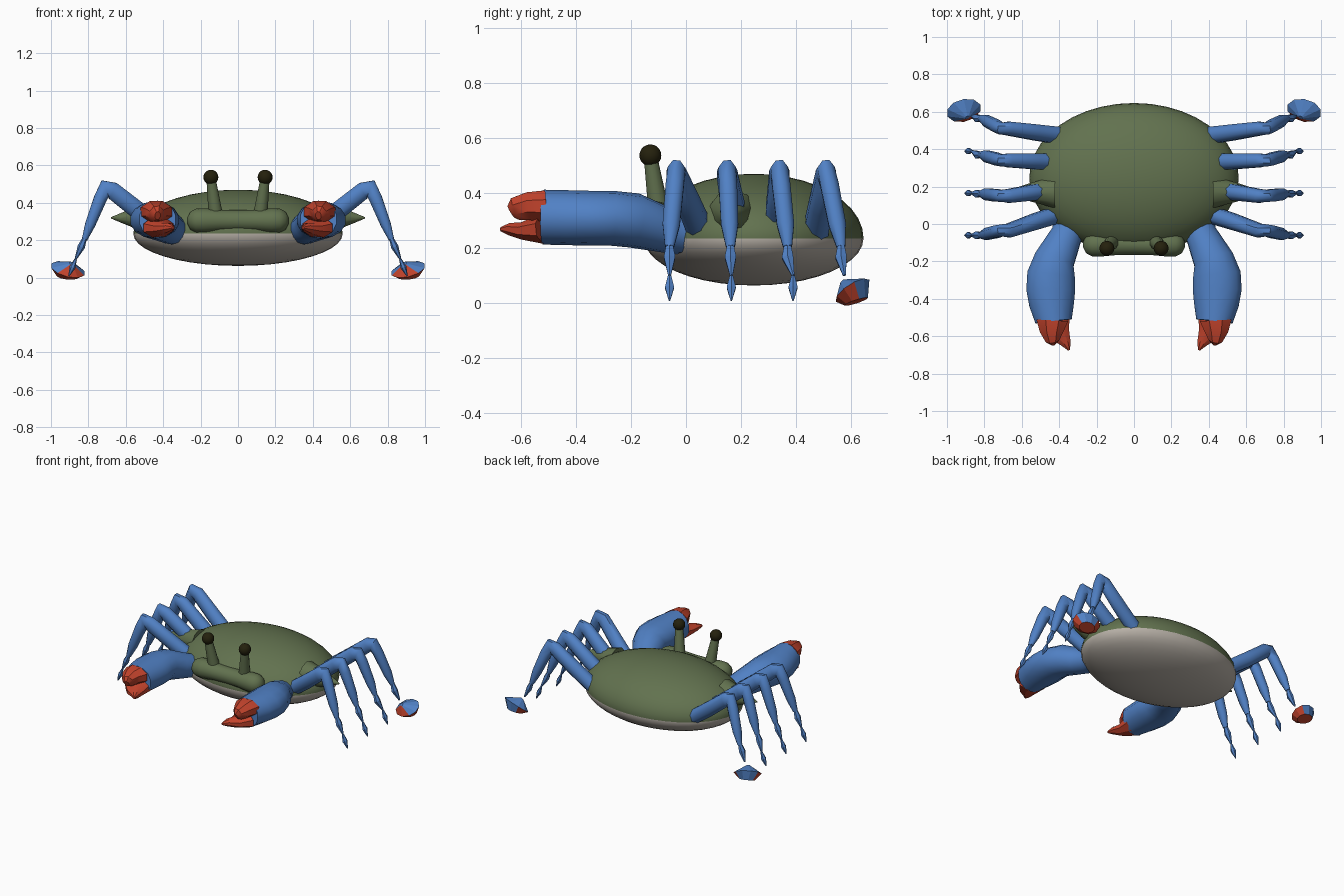
import bpy, bmesh, math
from mathutils import Vector

if "Cube" in bpy.data.objects:
    bpy.data.objects.remove(bpy.data.objects["Cube"])


def material(name, rgb):
    m = bpy.data.materials.new(name)
    m.diffuse_color = (*rgb, 1)
    m.use_nodes = True
    m.node_tree.nodes["Principled BSDF"].inputs["Base Color"].default_value = m.diffuse_color
    return m


GREEN = material("olive_green", (0.122, 0.168, 0.078))
BLUE = material("blue", (0.082, 0.22, 0.56))
RED = material("red", (0.56, 0.058, 0.026))
GREY = material("warm_grey", (0.47, 0.43, 0.38))
DARK = material("dark_eye", (0.018, 0.015, 0.004))


def finish(name, bm, mats, rule=None, mirror=True, smooth=50):
    """Turn a bmesh into a named, coloured and optionally mirrored object."""
    bmesh.ops.recalc_face_normals(bm, faces=bm.faces)
    if rule:
        for f in bm.faces:
            f.material_index = rule(f.calc_center_median())
    me = bpy.data.meshes.new(name)
    bm.to_mesh(me)
    bm.free()
    ob = bpy.data.objects.new(name, me)
    bpy.context.collection.objects.link(ob)
    for m in mats:
        me.materials.append(m)
    if smooth:
        bpy.ops.object.select_all(action='DESELECT')
        ob.select_set(True)
        bpy.context.view_layer.objects.active = ob
        bpy.ops.object.shade_smooth_by_angle(angle=math.radians(smooth))
    if mirror:
        ob.modifiers.new("mirror", 'MIRROR').use_mirror_merge = False
    return ob


def loft(name, rings, mats, ref, sides=8, **kw):
    """Skin elliptical rings (x, y, z, radius along ref, other radius)."""
    bm = bmesh.new()
    pts = [Vector(r[:3]) for r in rings]
    loops = []
    for i, r in enumerate(rings):
        a, b = pts[max(i - 1, 0)], pts[i]
        c = pts[min(i + 1, len(pts) - 1)]
        d = ((b - a).normalized() + (c - b).normalized()).normalized()
        u = Vector(ref)
        u = (u - d * u.dot(d)).normalized()
        v = d.cross(u)
        loops.append([bm.verts.new(b + u * r[3] * math.cos(t) + v * r[4] * math.sin(t))
                      for t in (2 * math.pi * (k + 0.5) / sides for k in range(sides))])
    for p, q in zip(loops, loops[1:]):
        for k in range(sides):
            n = (k + 1) % sides
            bm.faces.new((p[k], p[n], q[n], q[k]))
    bm.faces.new(loops[0])
    bm.faces.new(loops[-1])
    return finish(name, bm, mats, **kw)


X, Y = (1, 0, 0), (0, 1, 0)

# Shell: dome above, shallower belly below the rim
RIM = 0.235
bm = bmesh.new()
bmesh.ops.create_uvsphere(bm, u_segments=40, v_segments=20, radius=1)
for v in bm.verts:
    h = v.co.z * (0.235 if v.co.z > 0 else 0.172)
    v.co = Vector((v.co.x * 0.56, 0.247 + v.co.y * 0.4, RIM + h))
finish("shell", bm, [GREEN, GREY], lambda c: 0 if c.z > RIM else 1, mirror=False)

# Brow ridge across the face
half = [(0.0, .056), (0.1, .058), (0.18, .066), (0.225, .064), (0.255, .048), (0.272, .015)]
brow = [(-x, r) for x, r in half[:0:-1]] + half
loft("brow", [(x, -0.11, 0.305, r, r) for x, r in brow], [GREEN], Y, sides=14, mirror=False)

# Side spines of the shell
loft("side_spine", [(0.42, 0.17, 0.325, 0.09, 0.085), (0.56, 0.17, 0.32, 0.05, 0.053),
                    (0.63, 0.17, 0.32, 0.025, 0.024), (0.68, 0.17, 0.32, 0.003, 0.003)],
     [GREEN], Y, sides=10)

# Eyes on stalks
loft("eye_stalk", [(0.12, -0.1, 0.34, 0.039, 0.039), (0.145, -0.13, 0.535, 0.025, 0.025)],
     [GREEN], X, sides=12)
bm = bmesh.new()
bmesh.ops.create_uvsphere(bm, u_segments=16, v_segments=10, radius=0.04)
bmesh.ops.translate(bm, verts=bm.verts, vec=(0.145, -0.13, 0.537))
finish("eye", bm, [DARK])

# Claw arm swelling towards the pincers
loft("claw_arm", [(0.35, 0.06, 0.24, 0.075, 0.065), (0.355, -0.04, 0.255, 0.085, 0.078),
                  (0.385, -0.11, 0.275, 0.095, 0.088), (0.425, -0.19, 0.3, 0.11, 0.1),
                  (0.443, -0.27, 0.308, 0.131, 0.1), (0.445, -0.35, 0.308, 0.134, 0.1),
                  (0.44, -0.43, 0.31, 0.123, 0.1), (0.43, -0.52, 0.312, 0.1, 0.1)],
     [BLUE], X, sides=14)

# Pincer fingers
loft("upper_finger", [(0.437, -0.515, 0.352, 0.092, 0.062), (0.44, -0.575, 0.352, 0.068, 0.055),
                      (0.435, -0.62, 0.342, 0.04, 0.046), (0.43, -0.637, 0.332, 0.016, 0.026)],
     [RED], X, smooth=30)
loft("lower_finger", [(0.425, -0.515, 0.27, 0.094, 0.058), (0.395, -0.59, 0.262, 0.058, 0.034),
                      (0.362, -0.64, 0.268, 0.028, 0.024), (0.347, -0.675, 0.268, 0.006, 0.008)],
     [RED], X, smooth=30)

# Walking legs: jointed limb, then small pointed segments (hip, knee, ankle, tip in y)
legs = [(0.06, -0.035, -0.06, -0.06), (0.19, 0.15, 0.162, 0.165),
        (0.33, 0.34, 0.37, 0.39), (0.47, 0.51, 0.565, 0.577)]
for i, (hip, knee, ankle, tip) in enumerate(legs, 1):
    mid = (hip + knee) / 2
    loft(f"leg_{i}", [(0.38, hip, 0.245, 0.05, 0.05), (0.53, mid, 0.355, 0.046, 0.052),
                      (0.67, knee, 0.465, 0.04, 0.05), (0.71, knee, 0.477, 0.034, 0.05),
                      (0.735, knee + (ankle - knee) * 0.25, 0.425, 0.036, 0.038),
                      (0.79, (knee + 3 * ankle) / 4, 0.285, 0.034, 0.03),
                      (0.82, ankle, 0.205, 0.018, 0.016)], [BLUE], Y)
    loft(f"leg_segment_{i}", [(0.82, ankle, 0.21, 0.014, 0.012), (0.838, ankle, 0.165, 0.024, 0.02),
                              (0.868, tip, 0.1, 0.006, 0.006)], [BLUE], Y, sides=6, smooth=0)
    if i < 4:
        loft(f"leg_tip_{i}", [(0.868, tip, 0.098, 0.007, 0.007), (0.885, tip, 0.055, 0.019, 0.016),
                              (0.905, tip, 0.008, 0.003, 0.003)], [BLUE], Y, sides=6, smooth=0)

# Swimming paddle on the rear legs, red underneath
loft("paddle", [(0.915, 0.62, 0.004, 0.055, 0.045), (0.91, 0.607, 0.044, 0.096, 0.073),
                (0.89, 0.57, 0.076, 0.012, 0.012)],
     [BLUE, RED], X, sides=10, rule=lambda c: 1 if c.z < 0.044 else 0, smooth=0)
